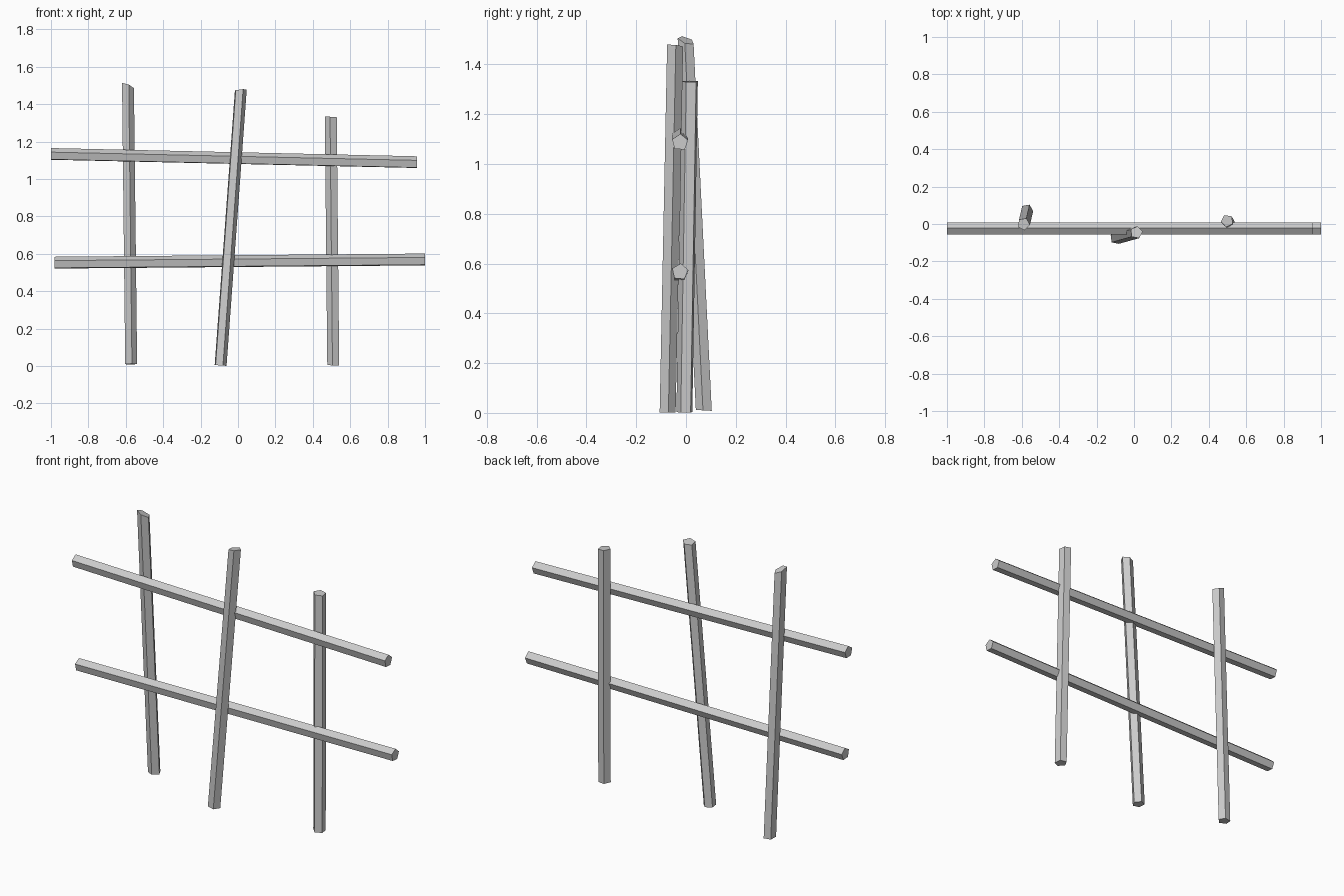
import bpy, bmesh, math
from mathutils import Vector

cube = bpy.data.objects.get("Cube")
if cube:
    bpy.data.objects.remove(cube, do_unlink=True)

# One weathered grey for every pole
grey = bpy.data.materials.new("plain_grey")
grey.use_nodes = True
colour = (0.6, 0.6, 0.6, 1)
grey.diffuse_color = colour
grey.node_tree.nodes["Principled BSDF"].inputs["Base Color"].default_value = colour

SIDES = 5
RADIUS = 0.034


def pole(name, start, end, u, v, phase, start_cut=(0, 0), end_cut=(0, 0)):
    """Five-sided pole; u and v span its section, the cuts slant its ends."""
    u, v = Vector(u), Vector(v)
    axis = u.cross(v)
    bm = bmesh.new()
    rings = []
    for centre, cut in ((start, start_cut), (end, end_cut)):
        ring = []
        for i in range(SIDES):
            a = math.radians(phase) + math.tau * i / SIDES
            c, s = RADIUS * math.cos(a), RADIUS * math.sin(a)
            ring.append(bm.verts.new(Vector(centre) + u * c + v * s
                                     + axis * (cut[0] * c + cut[1] * s)))
        rings.append(ring)
    low, high = rings
    bm.faces.new(low[::-1])
    bm.faces.new(high)
    for i in range(SIDES):
        j = (i + 1) % SIDES
        bm.faces.new((low[i], low[j], high[j], high[i]))
    bmesh.ops.recalc_face_normals(bm, faces=bm.faces)
    mesh = bpy.data.meshes.new(name)
    bm.to_mesh(mesh)
    bm.free()
    mesh.materials.append(grey)
    bpy.context.collection.objects.link(bpy.data.objects.new(name, mesh))


X, Y, Z = (1, 0, 0), (0, 1, 0), (0, 0, 1)

# Leaning upright posts
pole("right_post", (-0.573, 0.073, 0.01), (-0.59, 0, 1.497), X, Y, -80,
     (0, -0.06), (-0.4, -0.3))
pole("middle_post", (-0.095, -0.075, 0.003), (0.013, -0.045, 1.475), X, Y, -65,
     (-0.07, 0), (0.12, -0.1))
pole("left_post", (0.511, -0.005, 0.003), (0.498, 0.017, 1.332), X, Y, -100,
     (-0.05, 0), (-0.08, 0))

# Horizontal rails
pole("upper_rail", (-1, -0.024, 1.131), (0.957, -0.024, 1.087), Y, Z, 87)
pole("lower_rail", (-0.98, -0.024, 0.55), (1, -0.024, 0.567), Y, Z, 85)
